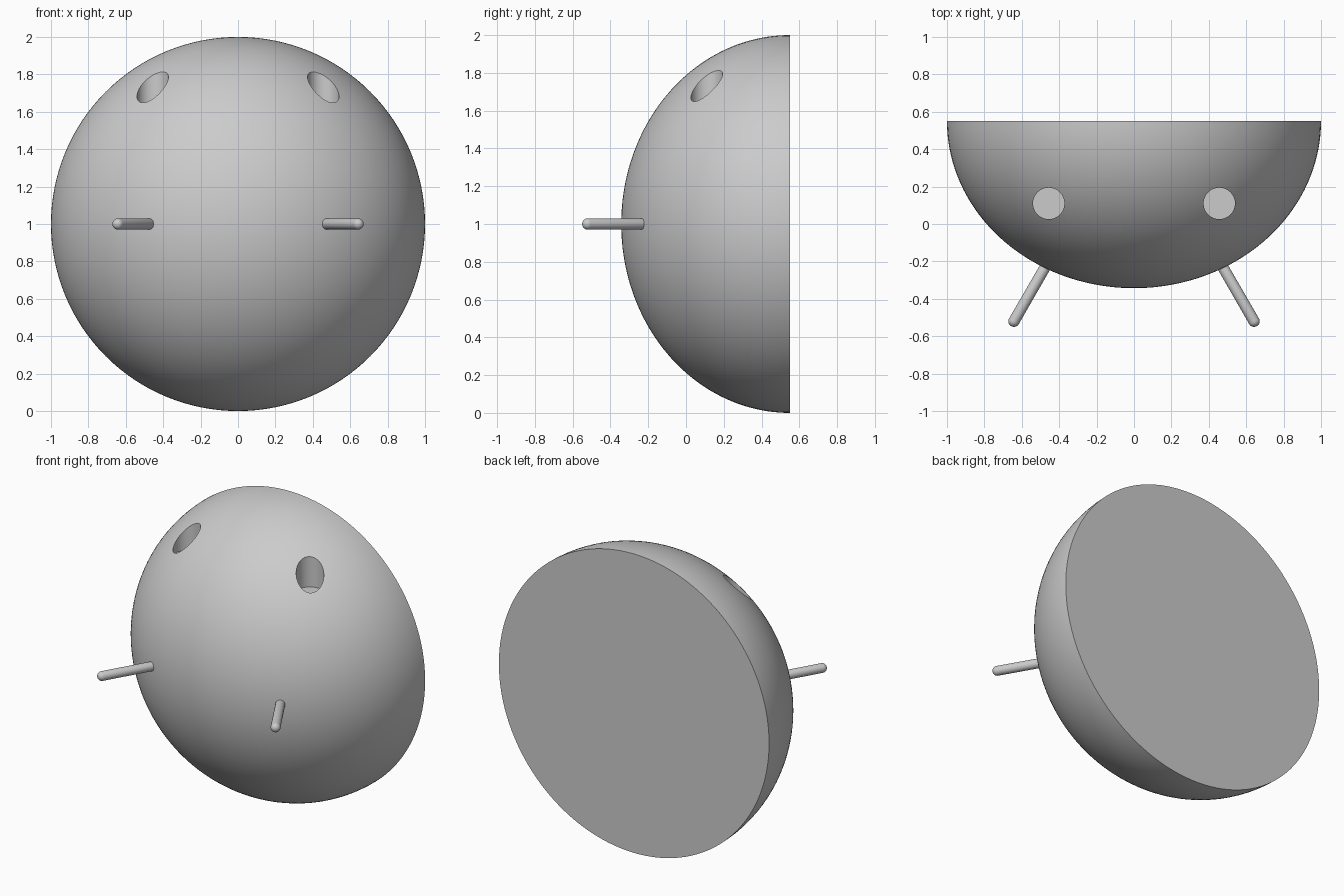
import bpy, bmesh, math
from mathutils import Matrix, Vector

if "Cube" in bpy.data.objects:
    bpy.data.objects.remove(bpy.data.objects["Cube"])

grey = bpy.data.materials.new("plain grey")
grey.diffuse_color = (0.6, 0.6, 0.6, 1)
grey.use_nodes = True
grey.node_tree.nodes["Principled BSDF"].inputs["Base Color"].default_value = grey.diffuse_color


def add_object(name, bm):
    mesh = bpy.data.meshes.new(name)
    bmesh.ops.recalc_face_normals(bm, faces=bm.faces)
    bm.to_mesh(mesh)
    bm.free()
    mesh.materials.append(grey)
    ob = bpy.data.objects.new(name, mesh)
    bpy.context.collection.objects.link(ob)
    return ob


def select_only(ob):
    bpy.ops.object.select_all(action='DESELECT')
    ob.select_set(True)
    bpy.context.view_layer.objects.active = ob


def smooth(ob):
    select_only(ob)
    bpy.ops.object.shade_smooth_by_angle(angle=math.radians(35))


# Domed body: half an ellipsoid with its pole facing the front and a flat back
bm = bmesh.new()
bmesh.ops.create_uvsphere(bm, u_segments=128, v_segments=96, radius=1)
bmesh.ops.bisect_plane(bm, geom=bm.verts[:] + bm.edges[:] + bm.faces[:], dist=1e-5,
                       plane_co=(0, 0, 0), plane_no=(0, 0, 1), clear_inner=True)
bmesh.ops.holes_fill(bm, edges=[e for e in bm.edges if e.is_boundary], sides=0)
bmesh.ops.transform(bm, verts=bm.verts, matrix=Matrix.Translation((0, 0.55, 1))
                    @ Matrix.Diagonal((1, 0.893, 1, 1))
                    @ Matrix.Rotation(math.radians(90), 4, 'X'))
body = add_object("domed_body", bm)

# Two vertical, flat-bottomed holes near the top
bm = bmesh.new()
for side in (-1, 1):
    bmesh.ops.create_cone(bm, cap_ends=True, segments=64, radius1=0.084, radius2=0.084,
                          depth=0.6, matrix=Matrix.Translation((side * 0.456, 0.11, 1.91)))
cutter = add_object("hole_cutter", bm)
cutter.hide_render = True
mod = body.modifiers.new("holes", 'BOOLEAN')
mod.operation = 'DIFFERENCE'
mod.solver = 'EXACT'
mod.object = cutter
select_only(body)
bpy.ops.object.modifier_apply(modifier=mod.name)
bpy.data.objects.remove(cutter)
smooth(body)

# Two round-ended pegs splaying forwards and outwards
for side, name in ((-1, "left_peg"), (1, "right_peg")):
    bm = bmesh.new()
    bmesh.ops.create_uvsphere(bm, u_segments=32, v_segments=16, radius=0.03)
    for v in bm.verts:
        if v.co.z < -1e-4:
            v.co.z -= 0.45
    direction = Vector((side * 0.5, -0.866, 0))
    turn = direction.to_track_quat('Z', 'Y').to_matrix().to_4x4()
    bmesh.ops.transform(bm, verts=bm.verts,
                        matrix=Matrix.Translation((side * 0.642, -0.52, 1)) @ turn)
    smooth(add_object(name, bm))
